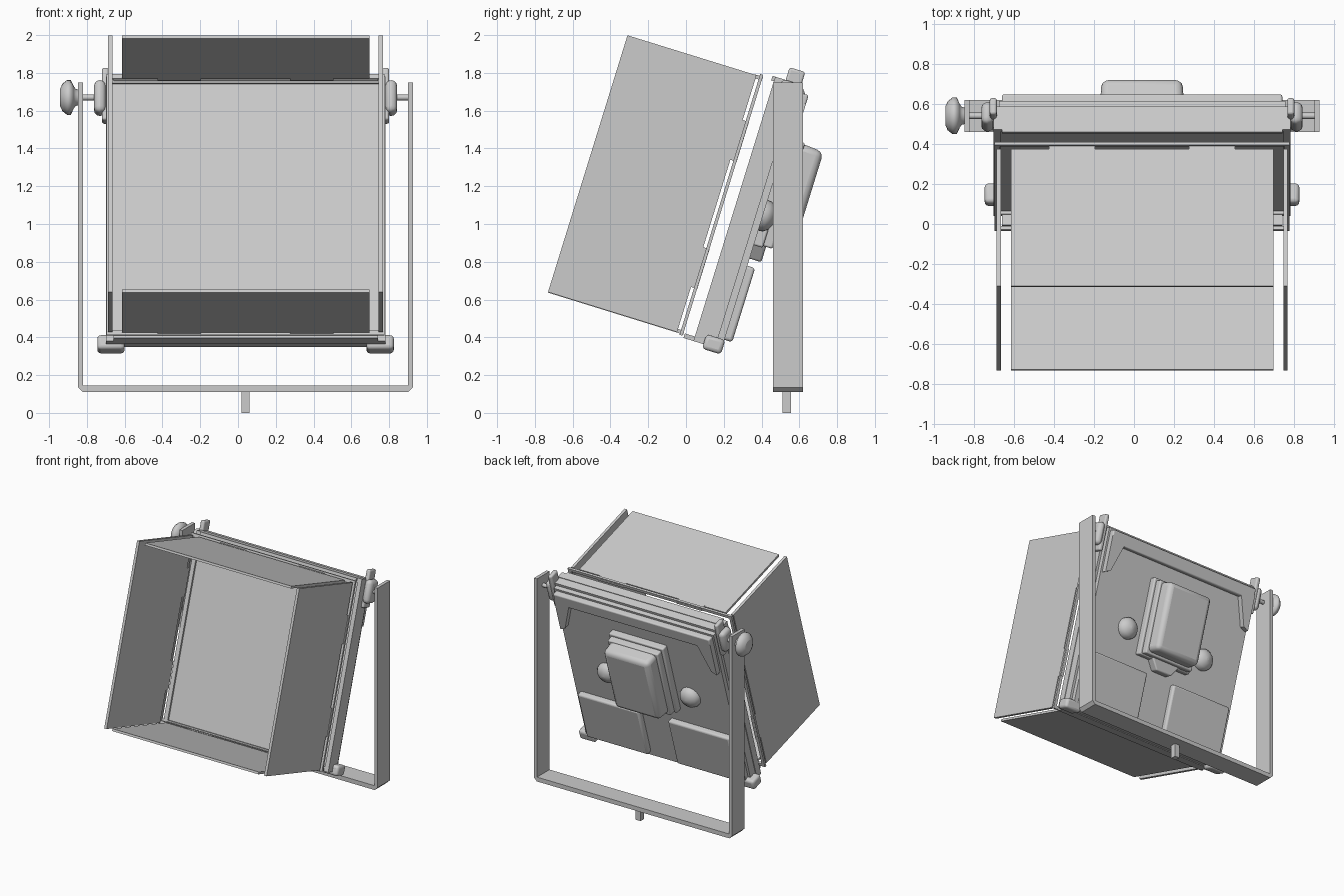
import bpy, bmesh, math
from mathutils import Matrix, Vector

cube = bpy.data.objects.get("Cube")
if cube:
    bpy.data.objects.remove(cube, do_unlink=True)

grey = bpy.data.materials.new("light grey")
grey.use_nodes = True
grey.diffuse_color = (0.6, 0.6, 0.6, 1)
grey.node_tree.nodes["Principled BSDF"].inputs["Base Color"].default_value = (0.6, 0.6, 0.6, 1)

CX = 0.04
UPRIGHT = Matrix.Translation((CX, 0, 0))
# Lamp head space: x across, y towards its back, z up its tilted face
TILT = UPRIGHT @ Matrix.Rotation(math.radians(-17.2), 4, "X")


def finish(name, bm, frame, bevel=0, segments=3):
    bmesh.ops.recalc_face_normals(bm, faces=bm.faces)
    mesh = bpy.data.meshes.new(name)
    bm.to_mesh(mesh)
    bm.free()
    mesh.materials.append(grey)
    ob = bpy.data.objects.new(name, mesh)
    bpy.context.collection.objects.link(ob)
    ob.matrix_world = frame
    if bevel:
        mod = ob.modifiers.new("Rounding", "BEVEL")
        mod.width = bevel
        mod.segments = segments
        bpy.ops.object.select_all(action="DESELECT")
        ob.select_set(True)
        bpy.context.view_layer.objects.active = ob
        bpy.ops.object.shade_smooth_by_angle(angle=math.radians(35))
    return ob


def box(name, xs, ys, zs, frame=TILT, bevel=0, taper=1):
    """Box from ranges; taper shrinks its back face."""
    bm = bmesh.new()
    bmesh.ops.create_cube(bm, size=1)
    size = Vector((xs[1] - xs[0], ys[1] - ys[0], zs[1] - zs[0]))
    mid = Vector((xs[0] + xs[1], ys[0] + ys[1], zs[0] + zs[1])) / 2
    for v in bm.verts:
        k = taper if v.co.y > 0 else 1
        v.co = mid + Vector((v.co.x * size.x * k, v.co.y * size.y, v.co.z * size.z * k))
    return finish(name, bm, frame, bevel)


def prism(name, points, ys, frame=TILT, bevel=0):
    """Extrude an x-z outline along y."""
    bm = bmesh.new()
    face = bm.faces.new([bm.verts.new((x, ys[0], z)) for x, z in points])
    ext = bmesh.ops.extrude_face_region(bm, geom=[face])["geom"]
    for v in ext:
        if isinstance(v, bmesh.types.BMVert):
            v.co.y = ys[1]
    return finish(name, bm, frame, bevel)


def lathe(name, profile, axis, frame, steps=24):
    """Spin (distance, radius) pairs round an axis, X or Y."""
    bm = bmesh.new()
    rings = []
    for d, r in profile:
        ring = []
        for i in range(steps):
            a = 2 * math.pi * i / steps
            c, s = r * math.cos(a), r * math.sin(a)
            ring.append(bm.verts.new((d, c, s) if axis == "X" else (c, d, s)))
        rings.append(ring)
    for a, b in zip(rings, rings[1:]):
        for i in range(steps):
            j = (i + 1) % steps
            bm.faces.new((a[i], a[j], b[j], b[i]))
    bm.faces.new(rings[0])
    bm.faces.new(rings[-1])
    for f in bm.faces:
        f.smooth = len(f.verts) == 4
    return finish(name, bm, frame)


def frame_ring(name, half, zs, ys, width):
    """Rectangular ring of four bars."""
    bm = bmesh.new()
    loops = []
    for w in (0, width):
        for y in ys:
            loops.append([bm.verts.new(p) for p in (
                (-half + w, y, zs[0] + w), (half - w, y, zs[0] + w),
                (half - w, y, zs[1] - w), (-half + w, y, zs[1] - w))])
    for a, b in ((0, 1), (1, 3), (3, 2), (2, 0)):
        for i in range(4):
            j = (i + 1) % 4
            bm.faces.new((loops[a][i], loops[a][j], loops[b][j], loops[b][i]))
    return finish(name, bm, TILT)


# Yoke with chamfered lower corners, and its spigot
W, T, C = 0.887, 0.027, 0.025
prism("yoke", [(-W, 1.75), (-W, 0.11 + C), (C - W, 0.11), (W - C, 0.11), (W, 0.11 + C),
               (W, 1.75), (W - T, 1.75), (W - T, 0.145), (T - W, 0.145), (T - W, 1.75)],
      (0.46, 0.62), UPRIGHT)
box("spigot", (-0.022, 0.022), (0.51, 0.555), (0, 0.115), UPRIGHT)

# Pivot bolts and tightening knob
pivot = Matrix.Translation((CX, 0.54, 1.67))
for side, label in ((1, "left"), (-1, "right")):
    lathe(label + "_pivot_bolt", [(side * 0.72, 0.016), (side * 0.87, 0.016)], "X", pivot, 12)
lathe("tilt_knob", [(-0.982, 0.045), (-0.97, 0.072), (-0.945, 0.092), (-0.925, 0.092),
                    (-0.91, 0.06), (-0.9, 0.045), (-0.88, 0.04)], "X", pivot)

# Lamp housing: rim, diffuser, back
frame_ring("front_rim", 0.74, (0.375, 1.84), (-0.075, -0.02), 0.035)
box("diffuser", (-0.71, 0.71), (-0.06, -0.02), (0.405, 1.81))
box("housing", (-0.735, 0.735), (-0.02, 0.045), (0.38, 1.835))
box("back_panel", (-0.715, 0.715), (0.045, 0.08), (0.4, 1.815))
box("bottom_lip", (-0.7, 0.7), (-0.13, -0.07), (0.375, 0.4))
box("top_lip", (-0.7, 0.7), (-0.09, -0.07), (1.815, 1.84))

# Barn door carrier ring
frame_ring("door_ring", 0.735, (0.385, 1.83), (-0.155, -0.138), 0.025)

# Barn doors and their hinge tabs
D = (-0.887, -0.172)
for z, label in ((1.8, "top"), (0.392, "bottom")):
    box(label + "_door", (-0.655, 0.655), D, (z, z + 0.018))
    for x in (-0.35, 0.35):
        box(label + "_door_hinge", (x - 0.115, x + 0.115), (-0.18, -0.137), (z, z + 0.02))
for side, label in ((1, "left"), (-1, "right")):
    xs = sorted((side * 0.705, side * 0.727))
    box(label + "_door", xs, D, (0.395, 1.818))
    for z in (0.755, 1.46):
        box(label + "_door_hinge", xs, (-0.18, -0.137), (z - 0.11, z + 0.11))

# Clamps, gussets, pads and buttons, mirrored left and right
for s, label in ((1, "left"), (-1, "right")):
    def span(a, b):
        return sorted((s * a, s * b))
    box(label + "_top_clamp_plate", span(0.725, 0.76), (-0.017, 0.07), (1.62, 1.91), bevel=0.012)
    box(label + "_top_clamp_boss", span(0.74, 0.802), (-0.04, 0.075), (1.66, 1.84), bevel=0.03)
    box(label + "_bottom_clamp", span(0.64, 0.785), (-0.02, 0.085), (0.35, 0.43), bevel=0.02)
    prism(label + "_gusset", [(s * 0.7, 1.75), (s * 0.56, 1.75), (s * 0.655, 1.48), (s * 0.7, 1.46)],
          (0.075, 0.123))
    box(label + "_back_pad", span(0.13, 0.68), (0.06, 0.123), (0.43, 0.84), bevel=0.015)
    button = TILT @ Matrix.Translation((s * 0.37, 0.078, 1.12))
    lathe(label + "_back_button", [(0, 0.085), (0.025, 0.083), (0.05, 0.065), (0.067, 0.035),
                                   (0.072, 0.008)], "Y", button)

# Back top bar and control box
box("back_top_bar", (-0.7, 0.7), (0.06, 0.123), (1.7, 1.798), bevel=0.01)
box("control_box_base", (-0.245, 0.245), (0.07, 0.13), (0.955, 1.57), bevel=0.01)
box("control_box_flange", (-0.225, 0.225), (0.12, 0.18), (0.965, 1.55), bevel=0.01)
box("control_box", (-0.21, 0.21), (0.15, 0.287), (0.98, 1.545), bevel=0.035, taper=0.96)
prism("cable_tab", [(-0.14, 0.98), (-0.07, 0.88), (0.07, 0.88), (0.14, 0.98)], (0.07, 0.145),
      bevel=0.01)
